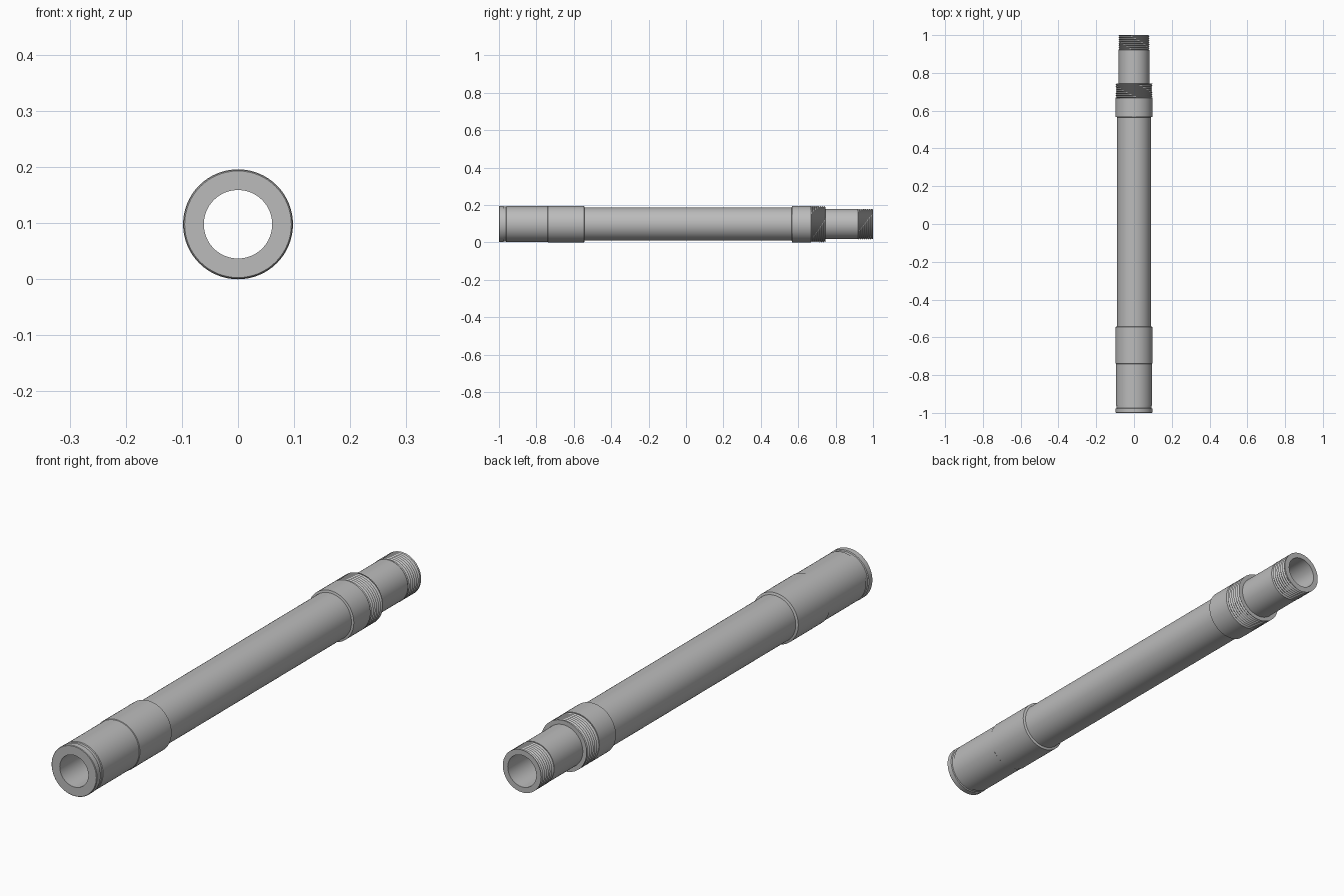
import bpy, bmesh, math

cube = bpy.data.objects.get("Cube")
if cube:
    bpy.data.objects.remove(cube, do_unlink=True)

SIDES = 64
AXIS_Z = 0.098
BORE = 0.061

steel = bpy.data.materials.new("grey_steel")
steel.use_nodes = True
steel.diffuse_color = (0.5, 0.5, 0.5, 1)
steel.node_tree.nodes["Principled BSDF"].inputs["Base Color"].default_value = (0.5, 0.5, 0.5, 1)


def point(r, y, step):
    a = 2 * math.pi * step / SIDES
    return (r * math.sin(a), y, AXIS_Z + r * math.cos(a))


def finish(bm, name):
    bmesh.ops.dissolve_degenerate(bm, dist=1e-5, edges=bm.edges[:])
    bmesh.ops.recalc_face_normals(bm, faces=bm.faces[:])
    mesh = bpy.data.meshes.new(name)
    bm.to_mesh(mesh)
    bm.free()
    mesh.materials.append(steel)
    ob = bpy.data.objects.new(name, mesh)
    bpy.context.collection.objects.link(ob)
    bpy.ops.object.select_all(action='DESELECT')
    ob.select_set(True)
    bpy.context.view_layer.objects.active = ob
    bpy.ops.object.shade_smooth_by_angle(angle=math.radians(25))


def lathe(name, profile):
    """Turn a closed (radius, y) profile around the tube axis."""
    bm = bmesh.new()
    rings = [[bm.verts.new(point(r, y, i)) for i in range(SIDES)] for r, y in profile]
    for k, ring in enumerate(rings):
        nxt = rings[(k + 1) % len(rings)]
        for i in range(SIDES):
            j = (i + 1) % SIDES
            bm.faces.new((ring[i], ring[j], nxt[j], nxt[i]))
    finish(bm, name)


def thread(name, y0, y1, root, crest, pitch):
    """Helical V ridge, trimmed flat at both ends."""
    bm = bmesh.new()
    count = int(((y1 - y0) / pitch + 2) * SIDES)

    def spiral(r, shift):
        ys = [y0 + pitch * (i / SIDES - 1 + shift) for i in range(count)]
        return [bm.verts.new(point(r, min(max(y, y0), y1), i)) for i, y in enumerate(ys)]

    low, high = spiral(root, 0), spiral(crest, 0.5)
    for i in range(count - 1):
        bm.faces.new((low[i], low[i + 1], high[i + 1], high[i]))
        if i + SIDES + 1 < count:
            bm.faces.new((high[i], high[i + 1], low[i + 1 + SIDES], low[i + SIDES]))
    finish(bm, name)


# Hollow body: grooved front sleeve, main tube, rear collar and neck
lathe("tube_body", [
    (BORE, -1), (0.095, -1), (0.097, -0.998), (0.097, -0.977), (0.093, -0.975),
    (0.093, -0.962), (0.096, -0.96), (0.096, -0.74), (0.098, -0.738),
    (0.098, -0.545), (0.089, -0.542), (0.089, 0.565), (0.0975, 0.567),
    (0.0975, 0.668), (0.092, 0.668), (0.092, 0.745), (0.081, 0.745),
    (0.081, 0.92), (0.077, 0.92), (0.077, 1), (BORE, 1)])

# Threads on the collar and the neck end
thread("collar_thread", 0.668, 0.745, 0.092, 0.0975, 0.011)
thread("neck_thread", 0.92, 1.0, 0.077, 0.082, 0.011)
